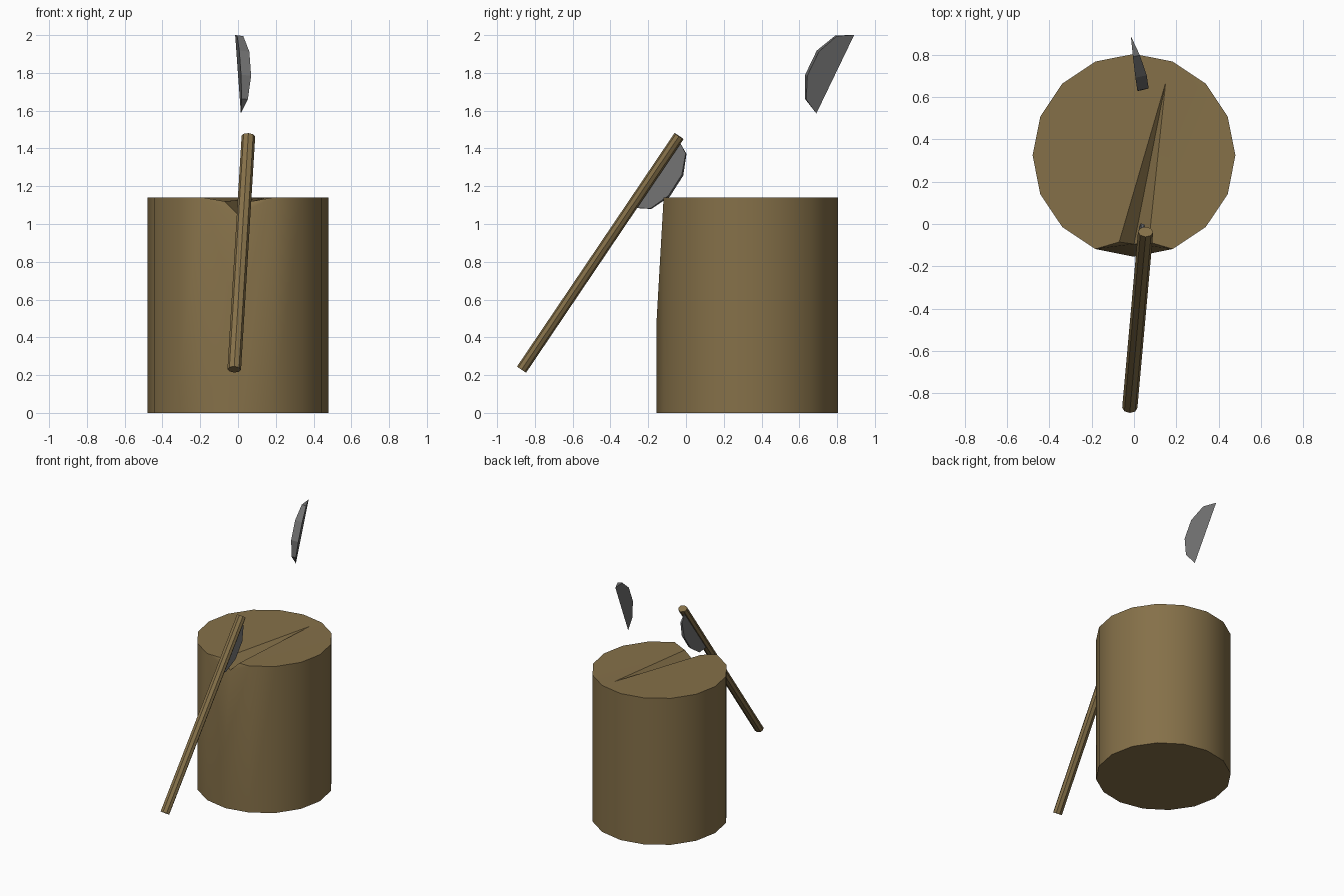
import bpy, bmesh, math
from mathutils import Vector

if "Cube" in bpy.data.objects:
    bpy.data.objects.remove(bpy.data.objects["Cube"])


def material(name, rgb):
    m = bpy.data.materials.new(name)
    m.diffuse_color = (*rgb, 1)
    m.use_nodes = True
    m.node_tree.nodes["Principled BSDF"].inputs["Base Color"].default_value = m.diffuse_color
    return m


wood = material("brown wood", (0.235, 0.163, 0.066))
steel = material("grey steel", (0.16, 0.16, 0.16))


def make_object(name, bm, mat):
    bmesh.ops.recalc_face_normals(bm, faces=bm.faces)
    mesh = bpy.data.meshes.new(name)
    bm.to_mesh(mesh)
    bm.free()
    mesh.materials.append(mat)
    ob = bpy.data.objects.new(name, mesh)
    bpy.context.collection.objects.link(ob)
    return ob


# Chopping stump: 16 sides, with the front top corner split by a notch and crack
def stump():
    bm = bmesh.new()
    n, r, cy, top = 16, 0.48, 0.325, 1.14

    def ring(z):
        return [bm.verts.new((r * math.cos(2 * math.pi * i / n),
                              cy + r * math.sin(2 * math.pi * i / n), z)) for i in range(n)]
    b, t = ring(0), ring(top)
    front = 12
    t[front].co.z = 0.5                       # front corner starts leaning in here
    a = t[front]
    notch = bm.verts.new((0, -0.095, 1.05))
    left = bm.verts.new((-0.07, -0.085, 1.12))
    right = bm.verts.new((0.07, -0.085, 1.12))
    end = bm.verts.new((0.15, 0.67, top))
    for i in range(n):
        j = (i + 1) % n
        bm.faces.new((b[i], b[j], t[j], t[i]))
    bm.faces.new(b[::-1])
    for side, lip in ((t[11], left), (t[13], right)):
        bm.faces.new((a, notch, side))
        bm.faces.new((side, notch, lip))
        bm.faces.new((lip, notch, end))
    bm.faces.new([right] + t[13:] + t[:4] + [end])
    bm.faces.new([end] + t[3:12] + [left])
    ob = make_object("stump", bm, wood)
    bpy.context.view_layer.objects.active = ob
    ob.select_set(True)
    bpy.ops.object.shade_smooth_by_angle(angle=math.radians(30))
    ob.select_set(False)


# Axe handle: slanted eight-sided oval rod
def handle():
    p, q = Vector((-0.02, -0.87, 0.23)), Vector((0.055, -0.037, 1.465))
    d = (q - p).normalized()
    v = d.cross(Vector((1, 0, 0))).normalized()
    u = v.cross(d)
    bm = bmesh.new()
    rings = []
    for c in (p, q):
        rings.append([bm.verts.new(c + u * 0.036 * math.cos(k * math.pi / 4)
                                   + v * 0.029 * math.sin(k * math.pi / 4)) for k in range(8)])
    lo, hi = rings
    for k in range(8):
        m = (k + 1) % 8
        bm.faces.new((lo[k], lo[m], hi[m], hi[k]))
    bm.faces.new(lo)
    bm.faces.new(hi)
    make_object("axe_handle", bm, wood)


# Blade: half oval wedge, sharp on the straight edge and thick along the curve
def blade(name, centre, half, bulge, thick):
    c, h, g, t = (Vector(x) for x in (centre, half, bulge, thick))
    bm = bmesh.new()
    a, z = bm.verts.new(c + h), bm.verts.new(c - h)
    one, two = [], []
    for i in range(1, 5):
        w = math.pi * i / 5
        p = c + h * math.cos(w) + g * math.sin(w)
        one.append(bm.verts.new(p))
        two.append(bm.verts.new(p + t * math.sin(w)))
    bm.faces.new([a] + one + [z])
    bm.faces.new([a] + two + [z])
    bm.faces.new((a, one[0], two[0]))
    bm.faces.new((z, one[-1], two[-1]))
    for i in range(3):
        bm.faces.new((one[i], one[i + 1], two[i + 1], two[i]))
    make_object(name, bm, steel)


stump()
handle()
blade("axe_blade", (0.025, -0.155, 1.265), (0.012, 0.115, 0.18),
      (-0.005, 0.11, -0.068), (0.03, -0.008, 0.005))
blade("loose_blade", (0, 0.79, 1.7925), (-0.015, 0.1, 0.2075),
      (0.012, -0.135, 0.065), (0.056, 0.012, -0.006))
